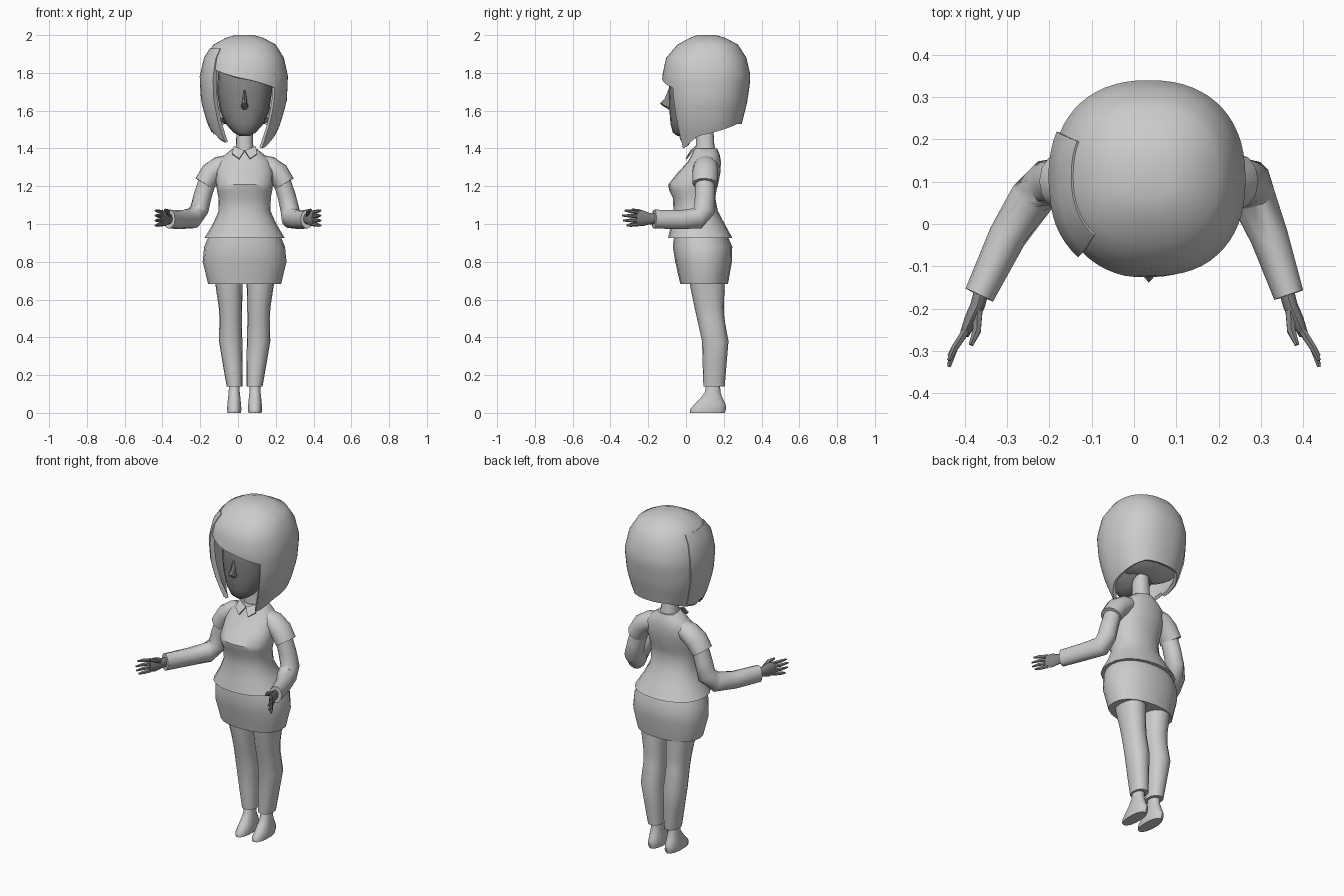
import bpy
import bmesh
from math import sin, cos, radians, tau, copysign
from mathutils import Vector

default_cube = bpy.data.objects.get("Cube")
if default_cube:
    bpy.data.objects.remove(default_cube, do_unlink=True)

CX = 0.035  # body centre line
X_AXIS = Vector((1, 0, 0))
parts = []


def material(name, value):
    mat = bpy.data.materials.new(name)
    mat.use_nodes = True
    color = (value, value, value, 1)
    mat.diffuse_color = color
    mat.node_tree.nodes["Principled BSDF"].inputs["Base Color"].default_value = color
    return mat


light_grey = material("light grey", 0.6)
dark_grey = material("dark grey", 0.24)


def finish(name, bm, mat, thickness=0):
    mesh = bpy.data.meshes.new(name)
    bm.to_mesh(mesh)
    bm.free()
    mesh.materials.append(mat)
    obj = bpy.data.objects.new(name, mesh)
    bpy.context.collection.objects.link(obj)
    parts.append(obj)
    if thickness:
        shell = obj.modifiers.new("shell", "SOLIDIFY")
        shell.thickness = thickness
        shell.offset = -1
        bpy.context.view_layer.objects.active = obj
        bpy.ops.object.modifier_apply(modifier=shell.name)
    return obj


def skin_rings(name, rings, mat):
    """Closed skin over a list of rings of points."""
    bm = bmesh.new()
    rows = [[bm.verts.new(p) for p in ring] for ring in rings]
    n = len(rows[0])
    for a, b in zip(rows, rows[1:]):
        for i in range(n):
            j = (i + 1) % n
            bm.faces.new((a[i], b[i], b[j], a[j]))
    bm.faces.new(rows[0])
    bm.faces.new(rows[-1])
    bmesh.ops.recalc_face_normals(bm, faces=bm.faces)
    return finish(name, bm, mat)


def oval_point(angle, z, half_width, front, back, cx=CX, power=0.9):
    """Point on a rounded oval, angle 0 facing front, growing towards +x."""
    s, c = sin(angle), cos(angle)
    s, c = (copysign(abs(v) ** power, v) for v in (s, c))
    return Vector((cx + half_width * s, (front + back) / 2 - (back - front) / 2 * c, z))


def loft(name, profile, mat, cx=CX, sides=20):
    rings = [[oval_point(tau * i / sides, *row, cx=cx) for i in range(sides)] for row in profile]
    return skin_rings(name, rings, mat)


def tube(name, points, radii, mat, sides=12):
    """Tube along points; radii are (vertical, sideways) pairs."""
    points = [Vector(p) for p in points]
    rings = []
    for k, p in enumerate(points):
        d = (points[min(k + 1, len(points) - 1)] - points[max(k - 1, 0)]).normalized()
        u = d.cross(X_AXIS).normalized()
        v = d.cross(u)
        ru, rv = radii[k]
        rings.append([p + u * ru * cos(tau * i / sides) + v * rv * sin(tau * i / sides)
                      for i in range(sides)])
    return skin_rings(name, rings, mat)


def lookup(table, t):
    """Linear interpolation in a table sorted by its first column."""
    if t <= table[0][0]:
        return table[0][1:]
    for a, b in zip(table, table[1:]):
        if t <= b[0]:
            f = (t - a[0]) / (b[0] - a[0])
            return [p + (q - p) * f for p, q in zip(a[1:], b[1:])]
    return table[-1][1:]


# Hair: cap, fringe and curtain share one outline
HAIR = [(1.4, .13, -.05, .25), (1.53, .19, -.09, .295), (1.65, .223, -.115, .325),
        (1.78, .23, -.127, .343), (1.88, .208, -.105, .32), (1.95, .165, -.045, .275),
        (1.985, .1, .02, .21), (2, .05, .06, .16)]
HEM = [(42, 1.4), (54, 1.41), (80, 1.465), (150, 1.53)]
OPEN, STEP, BROW = 42, 6, 1.83


def hair_patch(bm, angles, levels, grow=1.0):
    """levels(angle) gives the heights of one strand column, top first."""
    columns = []
    for deg in angles:
        column = []
        for z in levels(deg):
            half, front, back = lookup(HAIR, z)
            p = oval_point(radians(deg), z, half, front, back, power=0.87)
            p.x = CX + (p.x - CX) * grow
            p.y = 0.1 + (p.y - 0.1) * grow
            column.append(bm.verts.new(p))
        columns.append(column)
    for a, b in zip(columns, columns[1:]):
        for r in range(len(a) - 1):
            bm.faces.new((a[r], a[r + 1], b[r + 1], b[r]))
    return columns


def strands(top, bottom, rows):
    return [top + (bottom - top) * i / rows for i in range(rows + 1)]


def hem(deg):
    around = deg if deg <= 180 else 360 - deg
    z = lookup(HEM, around)[0]
    return z + 0.03 if deg > 270 else z


bm = bmesh.new()
cap = hair_patch(bm, range(0, 361, STEP), lambda d: (2, 1.985, 1.95, 1.915, 1.88, BROW))
bm.faces.new([column[0] for column in cap[:-1]])
hair_patch(bm, range(-OPEN, OPEN + 1, STEP),
           lambda d: strands(BROW, 1.768 - 0.048 * d / OPEN, 2))
hair_patch(bm, range(OPEN, 361 - OPEN, STEP), lambda d: strands(BROW, hem(d), 8))
bmesh.ops.remove_doubles(bm, verts=bm.verts, dist=0.0005)
finish("hair", bm, light_grey, 0.018)

# Overlapping lock beside the parting
bm = bmesh.new()
hair_patch(bm, range(246, 319, STEP), lambda d: strands(1.93, hem(d) + 0.01, 9), 1.035)
finish("side_lock", bm, light_grey, 0.02)

# Closed underside of the hair
loft("hair_underside", [(1.53, .1, .06, .22), (1.56, .17, .01, .28), (1.62, .19, .01, .295)], light_grey)

# Head, nose and neck
loft("head", [(1.465, .025, -.045, .02), (1.485, .06, -.07, .07), (1.53, .1, -.082, .13),
              (1.6, .13, -.088, .2), (1.7, .145, -.092, .23), (1.8, .14, -.088, .23),
              (1.89, .09, -.03, .18)], dark_grey)
loft("nose", [(1.605, .012, -.09, -.06), (1.625, .02, -.122, -.06), (1.638, .014, -.138, -.06),
              (1.665, .011, -.112, -.06), (1.71, .006, -.094, -.06)], dark_grey, sides=8)
loft("neck", [(1.36, .06, .045, .165), (1.42, .045, .052, .15), (1.58, .042, .05, .14)], light_grey)

# Clothes on the body
loft("shirt", [(1.4, .062, .045, .165), (1.37, .1, .032, .178), (1.33, .145, .01, .185),
               (1.27, .152, -.045, .182), (1.21, .15, -.094, .17), (1.18, .147, -.09, .162),
               (1.14, .139, -.07, .155), (1.07, .137, -.066, .168), (1.0, .168, -.078, .205),
               (.925, .213, -.095, .246)], light_grey)
loft("skirt", [(.96, .18, -.06, .21), (.88, .214, -.07, .245), (.8, .222, -.057, .243),
               (.682, .193, -.03, .222)], light_grey)

for side, label in ((1, "left"), (-1, "right")):
    # Collar flap
    bm = bmesh.new()
    flap = [bm.verts.new((CX + side * x, y, z)) for x, y, z in
            ((.058, .055, 1.408), (.0, .03, 1.385), (.028, .004, 1.342), (.065, .025, 1.368))]
    bm.faces.new(flap if side < 0 else flap[::-1])
    finish(label + "_collar", bm, light_grey, 0.008)

    # Sleeve, arm with bent elbow, forearm
    def at(offset, y, z, middle=CX):
        return (middle + side * offset, y, z)

    tube(label + "_sleeve", [at(.07, .105, 1.325), at(.13, .105, 1.305), at(.175, .102, 1.27),
                             at(.212, .1, 1.212)],
         [(.05, .045), (.066, .055), (.068, .06), (.066, .056)], light_grey)
    wrist = Vector(at(.366, -.168, 1.026, 0))
    tube(label + "_arm", [at(.19, .1, 1.25), at(.222, .1, 1.15), at(.24, .098, 1.075),
                          at(.262, .06, 1.03, .02), at(.31, -.03, 1.023, .01), wrist],
         [(.05, .046), (.053, .048), (.057, .05), (.057, .054), (.05, .045), (.05, .036)],
         light_grey)

    # Hand with four stacked fingers and a thumb
    def hand_point(out, forward, up):
        return wrist + Vector((side * out, -forward, up))

    tube(label + "_palm", [hand_point(-.008, -.02, 0), hand_point(.004, .025, .002),
                           hand_point(.02, .06, .004), hand_point(.036, .095, .006)],
         [(.026, .019), (.03, .018), (.042, .017), (.038, .011)], dark_grey, 10)
    for i in range(4):
        up = 0.036 - 0.021 * i
        reach = (.155, .17, .165, .145)[i]
        tube(f"{label}_finger_{i + 1}",
             [hand_point(.032, .085, up), hand_point(.058, .125, up * 1.15),
              hand_point(.072, reach, up * 1.25)],
             [(.011, .01), (.01, .009), (.005, .005)], dark_grey, 6)
    tube(label + "_thumb", [hand_point(.004, .04, .02), hand_point(.006, .085, .042),
                            hand_point(.02, .118, .05)],
         [(.014, .013), (.012, .011), (.006, .006)], dark_grey, 6)

    # Trouser leg: each row is height, offset, half width, front, back
    leg = [(.85, .095, .08, .0, .2), (.68, .083, .072, .02, .205), (.56, .075, .062, .045, .2),
           (.5, .074, .059, .058, .203), (.38, .074, .062, .085, .225),
           (.26, .063, .053, .088, .215), (.14, .053, .042, .092, .205)]
    rings = [[oval_point(tau * i / 16, z, half, front, back, CX + side * offset)
              for i in range(16)] for z, offset, half, front, back in leg]
    skin_rings(label + "_trouser_leg", rings, light_grey)

    # Shoe
    loft(label + "_shoe", [(.17, .028, .11, .18), (.11, .03, .1, .182), (.075, .034, .075, .195),
                           (.045, .037, .045, .21), (.02, .039, .022, .212), (0, .036, .02, .205)],
         light_grey, CX + side * .055, 14)

# Smooth shading with crisp hems
bpy.ops.object.select_all(action="DESELECT")
for obj in parts:
    obj.select_set(True)
bpy.context.view_layer.objects.active = parts[0]
bpy.ops.object.shade_smooth_by_angle(angle=radians(42))
